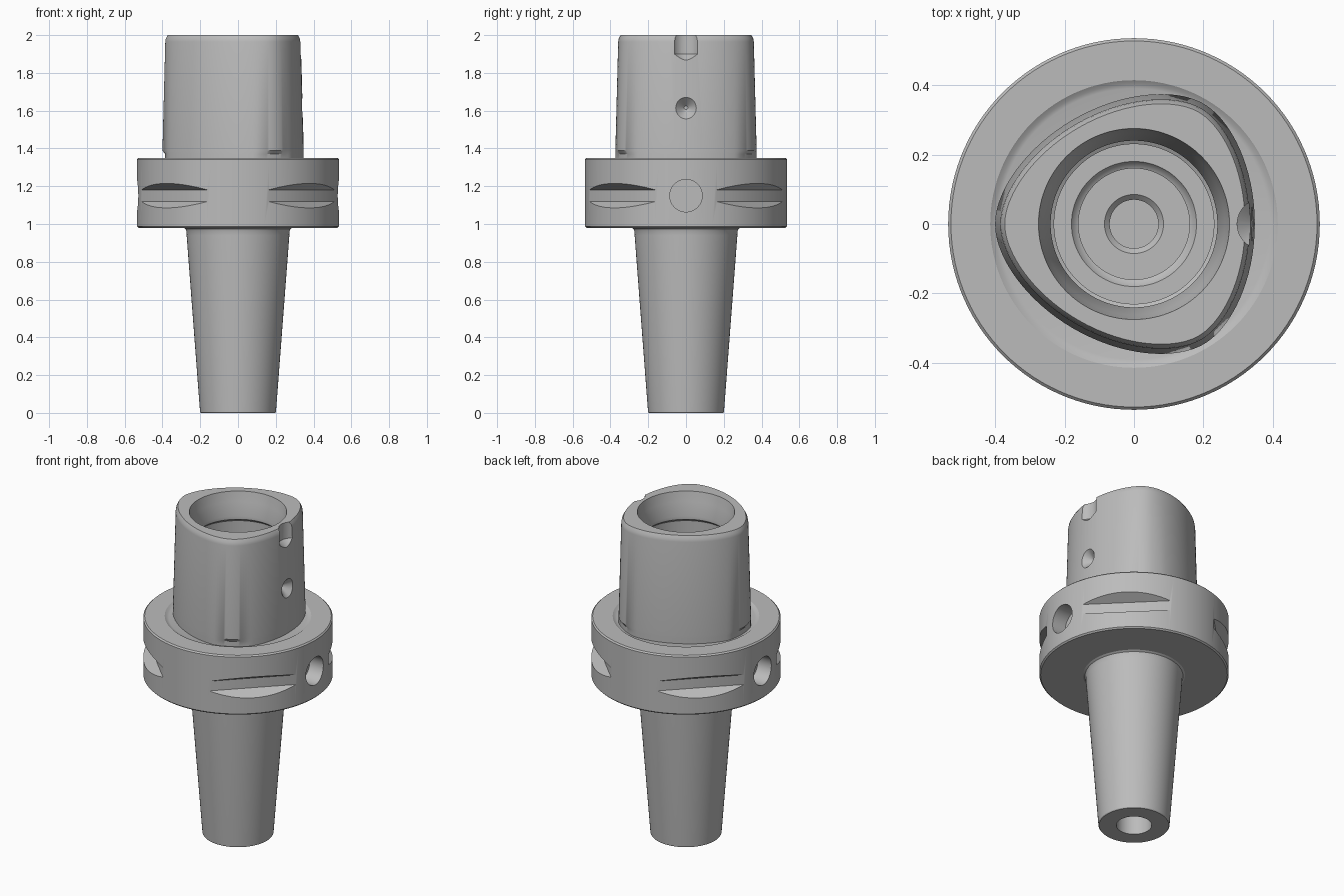
import bpy, bmesh
from math import cos, sin, pi, hypot
from mathutils import Matrix, Vector

SIDES = 120
LOBE = 0.026  # eccentricity of the three-lobed shank

if "Cube" in bpy.data.objects:
    bpy.data.objects.remove(bpy.data.objects["Cube"], do_unlink=True)

steel = bpy.data.materials.new("grey steel")
steel.use_nodes = True
GREY = (0.5, 0.5, 0.5, 1)
steel.diffuse_color = GREY
steel.node_tree.nodes["Principled BSDF"].inputs["Base Color"].default_value = GREY


def circle(r, z):
    return [Vector((r * cos(a), r * sin(a), z))
            for a in (2 * pi * i / SIDES for i in range(SIDES))]


def trilobe(r, z, limit=1.0):
    """Rounded three-lobed ring, optionally trimmed to a circle."""
    ring = []
    for i in range(SIDES):
        a = 2 * pi * i / SIDES
        x = r * cos(a) - 2 * LOBE * cos(2 * a) + LOBE * cos(4 * a)
        y = r * sin(a) + 2 * LOBE * sin(2 * a) + LOBE * sin(4 * a)
        k = min(1, limit / hypot(x, y))
        ring.append(Vector((x * k, y * k, z)))
    return ring


def finish(name, bm):
    bmesh.ops.recalc_face_normals(bm, faces=bm.faces)
    mesh = bpy.data.meshes.new(name)
    bm.to_mesh(mesh)
    bm.free()
    mesh.materials.append(steel)
    obj = bpy.data.objects.new(name, mesh)
    bpy.context.collection.objects.link(obj)
    return obj


def skin(name, rings, loop=False):
    """Bridge successive rings; cap the ends or join last to first."""
    bm = bmesh.new()
    rows = [[bm.verts.new(p) for p in ring] for ring in rings]
    pairs = list(zip(rows, rows[1:]))
    if loop:
        pairs.append((rows[-1], rows[0]))
    else:
        bm.faces.new(rows[0])
        bm.faces.new(rows[-1])
    for low, high in pairs:
        for i in range(SIDES):
            j = (i + 1) % SIDES
            bm.faces.new((low[i], low[j], high[j], high[i]))
    return finish(name, bm)


def add_cone(bm, r1, r2, depth, matrix):
    bmesh.ops.create_cone(bm, cap_ends=True, segments=48, radius1=r1,
                          radius2=r2, depth=depth, matrix=matrix)


def activate(obj):
    bpy.ops.object.select_all(action="DESELECT")
    obj.select_set(True)
    bpy.context.view_layer.objects.active = obj


def cut(target, name, bm):
    cutter = finish(name, bm)
    cutter.hide_render = True
    mod = target.modifiers.new(name, "BOOLEAN")
    mod.operation, mod.solver, mod.object = "DIFFERENCE", "EXACT", cutter
    activate(target)
    bpy.ops.object.modifier_apply(modifier=mod.name)
    bpy.data.objects.remove(cutter, do_unlink=True)


# Tapered stem with a blind hole in its tip
stem = skin("stem", [circle(r, z) for r, z in (
    (0.1, 0.6), (0.1, 0), (0.197, 0), (0.201, 0.005), (0.272, 0.94),
    (0.273, 0.962), (0.277, 0.973), (0.288, 0.98))])

# Flange with a shallow recess around the shank and a stepped bore
flange = skin("flange", [circle(r, z) for r, z in (
    (0.527, 0.98), (0.535, 0.988), (0.535, 1.342), (0.527, 1.35),
    (0.414, 1.35), (0.402, 1.342), (0.39, 1.338), (0.16, 1.338),
    (0.16, 1.2), (0.085, 1.2), (0.07, 1.185), (0.07, 1.08))])

# Hollow lobed shank: undercut foot, taper, chamfered rim, stepped bore
shank = skin("shank", [
    trilobe(0.374, 1.338, 0.386), trilobe(0.374, 1.37, 0.386),
    trilobe(0.374, 1.388), trilobe(0.359, 1.965), trilobe(0.356, 1.982),
    trilobe(0.346, 2.0)] + [circle(r, z) for r, z in (
        (0.275, 2), (0.262, 1.94), (0.24, 1.86), (0.24, 1.84), (0.265, 1.82),
        (0.265, 1.72), (0.23, 1.7), (0.23, 1.6), (0.18, 1.6), (0.17, 1.585),
        (0.16, 1.58), (0.16, 1.338))], loop=True)

# Four gripper grooves on the flange diagonals
section = ((0.474, 1.12), (0.474, 1.18), (0.56, 1.229), (0.56, 1.071))
grooves = bmesh.new()
for k in range(4):
    turn = Matrix.Rotation(pi / 4 + k * pi / 2, 3, "Z")
    ends = [[grooves.verts.new(turn @ Vector((d, t, z))) for d, z in section]
            for t in (-0.35, 0.35)]
    for end in ends:
        grooves.faces.new(end)
    for i in range(4):
        j = (i + 1) % 4
        grooves.faces.new((ends[0][i], ends[0][j], ends[1][j], ends[1][i]))
cut(flange, "groove_cutter", grooves)

# Blind round hole on each side of the flange
sockets = bmesh.new()
for side in (-1, 1):
    add_cone(sockets, 0.086, 0.086, 0.2,
             Matrix.Translation((side * 0.535, 0, 1.15)) @ Matrix.Rotation(pi / 2, 4, "Y"))
cut(flange, "socket_cutter", sockets)

# Conical dimple in the flat side of the shank
dimple = bmesh.new()
add_cone(dimple, 0.01, 0.09, 0.08,
         Matrix.Translation((0.335, 0, 1.615)) @ Matrix.Rotation(pi / 2, 4, "Y"))
cut(shank, "dimple_cutter", dimple)

# Key notch in the rim: round slot with a conical bottom
slot = bmesh.new()
add_cone(slot, 0.073, 0.073, 0.2, Matrix.Translation((0.37, 0, 2.0)))
cut(shank, "notch_cutter", slot)
slot_tip = bmesh.new()
add_cone(slot_tip, 0.001, 0.073, 0.06, Matrix.Translation((0.37, 0, 1.8701)))
cut(shank, "notch_tip_cutter", slot_tip)

for part in (stem, flange, shank):
    activate(part)
    bpy.ops.object.shade_smooth_by_angle(angle=pi / 6)
